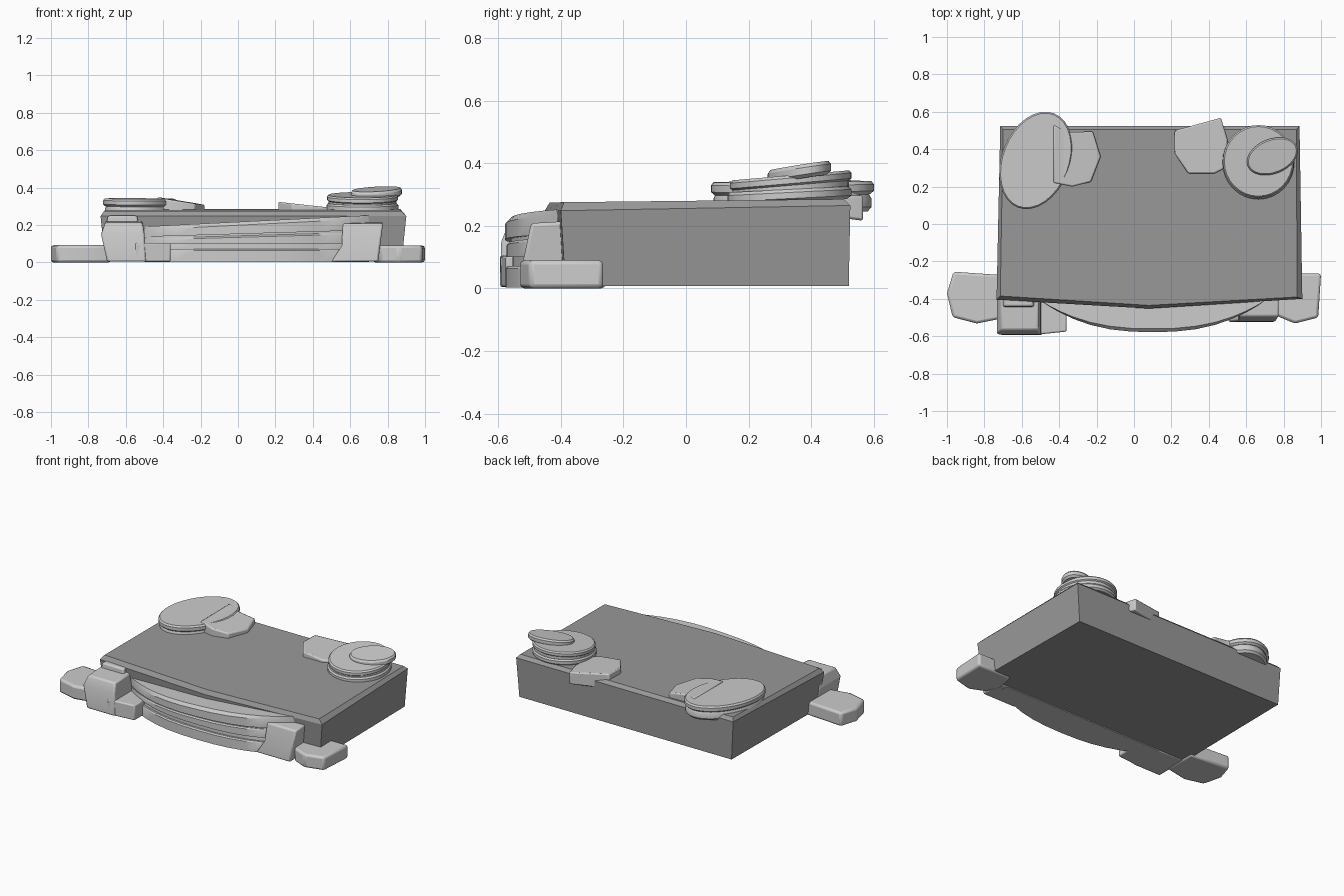
import bpy, bmesh, math

if "Cube" in bpy.data.objects:
    bpy.data.objects.remove(bpy.data.objects["Cube"])


def loft(name, rings, bevel=0.0):
    """Closed solid through rings of (x, y, z) points, capped at both ends."""
    bm = bmesh.new()
    loops = [[bm.verts.new(p) for p in ring] for ring in rings]
    n = len(loops[0])
    for a, b in zip(loops, loops[1:]):
        for i in range(n):
            j = (i + 1) % n
            bm.faces.new((a[i], a[j], b[j], b[i]))
    bm.faces.new(loops[0][::-1])
    bm.faces.new(loops[-1])
    bmesh.ops.recalc_face_normals(bm, faces=bm.faces)
    me = bpy.data.meshes.new(name)
    bm.to_mesh(me)
    bm.free()
    ob = bpy.data.objects.new(name, me)
    bpy.context.collection.objects.link(ob)
    if bevel:
        m = ob.modifiers.new("soft_edges", 'BEVEL')
        m.width, m.segments = bevel, 2
        m.limit_method, m.angle_limit = 'ANGLE', math.radians(35)
    return ob


def ring(pts, z, inset=0.0, slope=(0, 0)):
    """Outline at height z, pulled towards its middle, with an optional tilt."""
    cx = (min(p[0] for p in pts) + max(p[0] for p in pts)) / 2
    cy = (min(p[1] for p in pts) + max(p[1] for p in pts)) / 2
    out = []
    for x, y in pts:
        d = math.hypot(x - cx, y - cy)
        k = 1 - inset / d
        out.append((cx + (x - cx) * k, cy + (y - cy) * k,
                    z + slope[0] * (x - cx) + slope[1] * (y - cy)))
    return out


def stone(name, pts, z0, z1, slope=(0, 0), bevel=0.012, taper=0.0, base_slope=(0, 0)):
    return loft(name, [ring(pts, z0, 0, base_slope), ring(pts, z1, taper, slope)], bevel)


def box_ring(x0, x1, y0, y1, z0, z1):
    """Rectangle at height z0 in front and z1 at the rear."""
    return [(x0, y0, z0), (x1, y0, z0), (x1, y1, z1), (x0, y1, z1)]


def ellipse(cx, cy, a, b, deg, n=32):
    c, s = math.cos(math.radians(deg)), math.sin(math.radians(deg))
    pts = []
    for i in range(n):
        t = math.tau * i / n
        u, v = a * math.cos(t), b * math.sin(t)
        pts.append((cx + u * c - v * s, cy + u * s + v * c))
    return pts


def disc(name, shape, z0, z1, slope=(0, 0)):
    """Flat stone disc with chamfered rims."""
    h, (cx, cy, a, b, deg) = z1 - z0, shape
    levels = [(z0, 0.012), (z0 + h * 0.25, 0), (z0 + h * 0.75, 0), (z1, 0.008)]
    rings = []
    for z, inset in levels:
        rings.append([(x, y, z + slope[0] * (x - cx) + slope[1] * (y - cy))
                      for x, y in ellipse(cx, cy, a - inset, b - inset, deg)])
    return loft(name, rings)


# Main platform: shoulders slightly wider than the foot, chamfered top
foot = [(-0.71, -0.385), (0.08, -0.42), (0.875, -0.385), (0.865, 0.52), (-0.70, 0.52)]
mid = [(-0.735, -0.405), (0.08, -0.452), (0.90, -0.40), (0.885, 0.525), (-0.715, 0.525)]
top = [(-0.715, -0.385), (0.08, -0.435), (0.872, -0.39), (0.868, 0.505), (-0.70, 0.505)]
platform = loft("platform", [
    [(x, y, 0.008) for x, y in foot],
    [(x, y, 0.248 + 0.018 * (y + 0.4)) for x, y in mid],
    [(x, y, 0.275 + 0.011 * (y + 0.4)) for x, y in top]])
dark = bpy.data.materials.new("dark_stone")
dark.diffuse_color = (0.32, 0.32, 0.32, 1)
dark.use_nodes = True
dark.node_tree.nodes["Principled BSDF"].inputs["Base Color"].default_value = dark.diffuse_color
platform.data.materials.append(dark)


# Bowed front steps
def bow(half, depth, n=16):
    pts = [(0.10 - half * math.cos(math.pi * i / n),
            -0.41 - depth * (1 - abs(math.cos(math.pi * i / n)) ** 2.5)) for i in range(n + 1)]
    return pts + [(0.10 + half, -0.36), (0.10 - half, -0.36)]


def bow_step(name, half, depth, z0, z1, s0, s1, chamfer):
    def r(d, z, s):
        return [(x, y, z + s * (x - 0.10)) for x, y in bow(half, d)]
    loft(name, [r(depth, z0, s0), r(depth, z1 - chamfer, s1), r(depth - chamfer, z1, s1)])


bow_step("front_step_base", 0.60, 0.166, 0.002, 0.072, 0, 0, 0.008)
bow_step("front_step_recess", 0.58, 0.145, 0.06, 0.12, 0, 0, 0.005)
bow_step("front_step_middle", 0.60, 0.163, 0.10, 0.145, 0, 0.028, 0.008)
bow_step("front_step_riser", 0.59, 0.150, 0.135, 0.18, 0.02, 0.04, 0.005)
bow_step("front_step_top", 0.60, 0.168, 0.155, 0.222, 0.03, 0.05, 0.018)

# Posts flanking the steps
loft("left_post", [
    box_ring(-0.70, -0.49, -0.595, -0.36, 0.004, 0.004),
    box_ring(-0.732, -0.50, -0.59, -0.36, 0.15, 0.15),
    box_ring(-0.71, -0.51, -0.565, -0.36, 0.212, 0.222)], 0.010)
stone("left_post_cap", [(-0.705, -0.445), (-0.53, -0.445), (-0.53, -0.36), (-0.705, -0.36)],
      0.19, 0.25, bevel=0.010, taper=0.01)
stone("left_post_block", [(-0.55, -0.595), (-0.36, -0.575), (-0.36, -0.38), (-0.55, -0.38)],
      0.004, 0.105, bevel=0.008)
loft("right_post", [
    box_ring(0.50, 0.75, -0.525, -0.36, 0.004, 0.004),
    box_ring(0.555, 0.76, -0.52, -0.36, 0.09, 0.09),
    box_ring(0.56, 0.775, -0.495, -0.36, 0.208, 0.216)], 0.010)

# Low stones at the front corners
stone("left_corner_stone", [(-0.965, -0.255), (-0.68, -0.275), (-0.68, -0.50), (-0.84, -0.532),
                            (-0.97, -0.498), (-1.0, -0.37)], 0.0, 0.092, bevel=0.014)
stone("right_corner_stone", [(1.0, -0.265), (0.75, -0.265), (0.72, -0.40), (0.76, -0.49),
                             (0.86, -0.532), (0.985, -0.50)], 0.0, 0.090, bevel=0.014)

# Rear left stack of discs with a side pad resting over the rim
disc("left_disc_lower", (-0.525, 0.34, 0.262, 0.174, 69), 0.245, 0.302)
disc("left_disc_upper", (-0.525, 0.34, 0.270, 0.183, 69), 0.299, 0.341, (-0.01, 0.010))
stone("left_pad", [(-0.43, 0.53), (-0.35, 0.49), (-0.22, 0.495), (-0.178, 0.36),
                   (-0.23, 0.225), (-0.33, 0.20), (-0.43, 0.22)],
      0.265, 0.328, slope=(-0.16, 0.01), bevel=0.008)

# Rear right stack of tilted discs with a side pad
disc("right_disc_lower", (0.665, 0.33, 0.198, 0.192, 90), 0.277, 0.316, (0, 0.05))
disc("right_disc_middle", (0.665, 0.335, 0.186, 0.182, 90), 0.305, 0.340, (0, 0.07))
disc("right_disc_upper", (0.665, 0.335, 0.194, 0.190, 90), 0.326, 0.361, (0, 0.085))
disc("right_disc_cap", (0.74, 0.362, 0.142, 0.093, 22), 0.348, 0.392, (0.02, 0.15))
stone("right_pad", [(0.218, 0.50), (0.465, 0.568), (0.50, 0.45), (0.49, 0.30),
                    (0.43, 0.27), (0.29, 0.27), (0.215, 0.38)],
      0.235, 0.308, slope=(-0.11, 0), bevel=0.008, base_slope=(0, -0.13))

# Smooth the soft rims, keep hard edges
for ob in bpy.context.scene.objects:
    ob.select_set(True)
    bpy.context.view_layer.objects.active = ob
bpy.ops.object.shade_smooth_by_angle(angle=math.radians(30))
